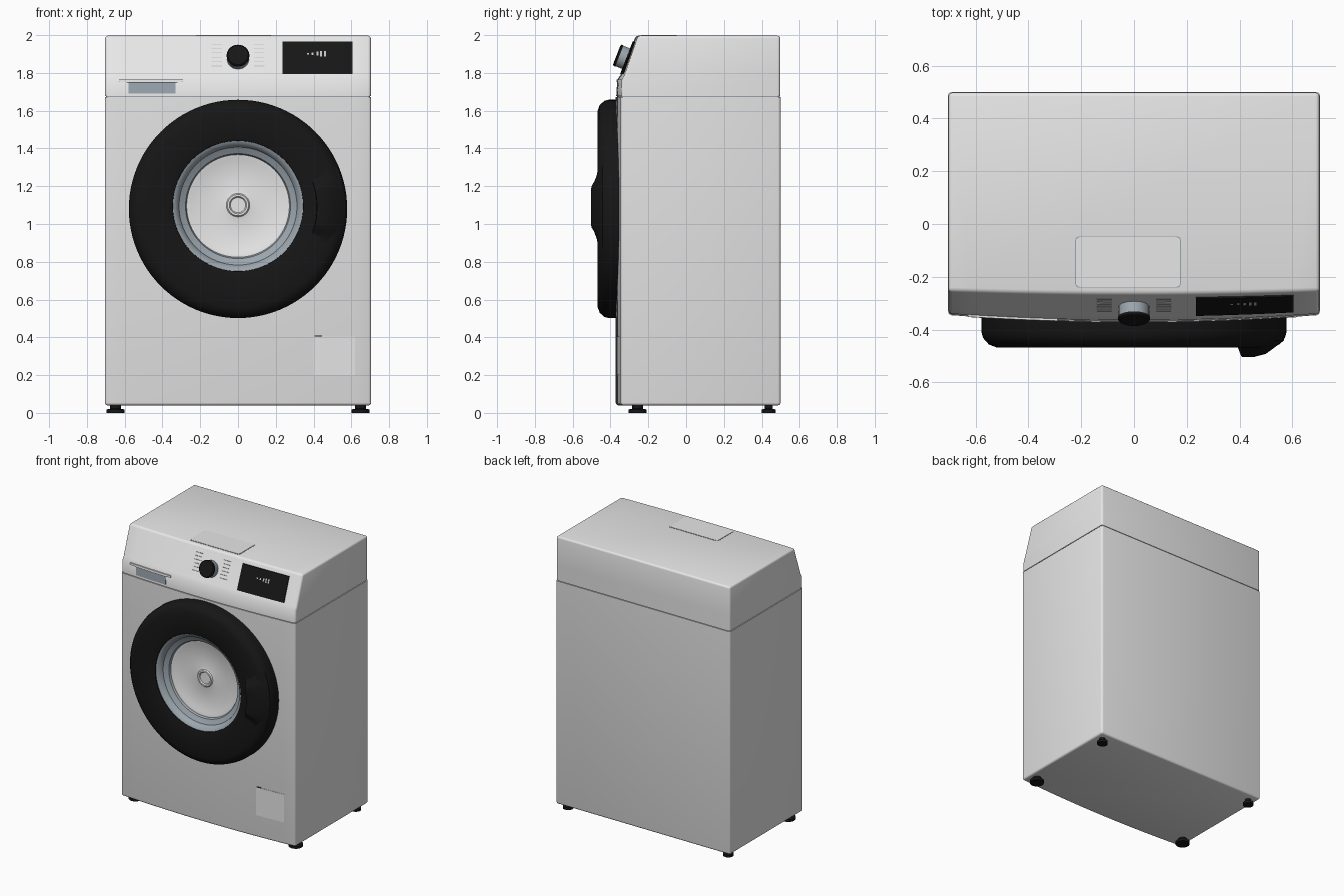
import bpy, bmesh, math
from mathutils import Vector, Matrix

if "Cube" in bpy.data.objects:
    bpy.data.objects.remove(bpy.data.objects["Cube"])


def mat(name, rgb):
    m = bpy.data.materials.new(name)
    m.diffuse_color = (*rgb, 1)
    m.use_nodes = True
    m.node_tree.nodes["Principled BSDF"].inputs["Base Color"].default_value = m.diffuse_color
    return m


WHITE = mat("white_enamel", (0.8, 0.8, 0.8))
BLACK = mat("black_plastic", (0.008, 0.008, 0.008))
GREY = mat("blue_grey_metal", (0.33, 0.38, 0.42))
MARK = mat("light_grey_print", (0.55, 0.56, 0.57))


def finish(name, bm, *mats, angle=35):
    bmesh.ops.recalc_face_normals(bm, faces=bm.faces)
    me = bpy.data.meshes.new(name)
    bm.to_mesh(me)
    bm.free()
    ob = bpy.data.objects.new(name, me)
    bpy.context.collection.objects.link(ob)
    for m in mats:
        me.materials.append(m)
    bpy.ops.object.select_all(action='DESELECT')
    ob.select_set(True)
    bpy.context.view_layer.objects.active = ob
    bpy.ops.object.shade_smooth_by_angle(angle=math.radians(angle))
    return ob


def loft(bm, rings, caps=True, closed=True):
    """Bridge rings of equal length with quads."""
    vs = [[bm.verts.new(p) for p in r] for r in rings]
    n = len(vs[0])
    for a, b in zip(vs, vs[1:]):
        for i in range(n if closed else n - 1):
            j = (i + 1) % n
            bm.faces.new((a[i], a[j], b[j], b[i]))
    if caps:
        bm.faces.new(vs[0])
        bm.faces.new(vs[-1])


# Cabinet front: side profile (z, y at centre, bow depth)
HALF = 0.705
PROFILE = [(0, -0.372, 0.027), (1.672, -0.372, 0.027), (1.765, -0.366, 0.025),
           (1.787, -0.350, 0.022), (1.997, -0.268, 0.012)]


def front_y(x, z):
    z = min(max(z, 0), 1.997)
    for (z0, y0, b0), (z1, y1, b1) in zip(PROFILE, PROFILE[1:]):
        if z <= z1:
            t = (z - z0) / (z1 - z0)
            return y0 + (y1 - y0) * t + (b0 + (b1 - b0) * t) * (x / HALF) ** 2


def cabinet(name, levels, inset, sharp_z, material):
    hw, steps, rings = HALF - inset, 16, []
    for z in levels:
        xs = [-hw + 2 * hw * i / steps for i in range(steps + 1)]
        ring = [(x, front_y(x, z) + inset, z) for x in xs]
        rings.append(ring + [(hw, 0.5 - inset, z), (-hw, 0.5 - inset, z)])
    bm = bmesh.new()
    loft(bm, rings)
    bmesh.ops.recalc_face_normals(bm, faces=bm.faces)
    # round every hard edge except those along the seam
    edges = [e for e in bm.edges if e.calc_face_angle(0) > math.radians(40)
             and not all(abs(v.co.z - sharp_z) < 1e-4 for v in e.verts)]
    bmesh.ops.bevel(bm, geom=edges, offset=0.014, segments=3, profile=0.5,
                    affect='EDGES', clamp_overlap=True)
    finish(name, bm, material)


cabinet("lower_cabinet", [0.04, 1.672], 0, 1.672, WHITE)
cabinet("top_cabinet", [1.678, 1.765, 1.787, 1.997], 0.002, 1.678, WHITE)
cabinet("seam_core", [1.66, 1.69], 0.006, 0, GREY)


def patch(name, x0, x1, z0, z1, t, material):
    """Thin plate that follows the bowed, sloping front."""
    rings, n = [], 8
    for i in range(n + 1):
        x = x0 + (x1 - x0) * i / n
        rings.append([(x, front_y(x, z) + d, z) for z, d in
                      ((z0, 0.004), (z0, -t), (z1, -t), (z1, 0.004))])
    bm = bmesh.new()
    loft(bm, rings)
    return finish(name, bm, material)


# Control panel: screen with display bars
patch("display_screen", 0.235, 0.605, 1.795, 1.965, 0.004, BLACK)
for i, (x, h) in enumerate([(0.365, 0.008), (0.39, 0.012), (0.415, 0.02),
                            (0.435, 0.028), (0.455, 0.028)]):
    patch(f"display_bar_{i}", x, x + 0.01, 1.902 - h / 2, 1.902 + h / 2, 0.005, MARK)

# Programme ticks either side of the dial
for s in (-1, 1):
    for i in range(6):
        z = 1.835 + i * 0.023
        a, b = sorted((s * 0.085, s * 0.14))
        patch(f"dial_tick_{s}_{i}", a, b, z, z + 0.003, 0.001, MARK)

# Detergent drawer
patch("drawer_recess", -0.58, -0.33, 1.69, 1.75, 0.001, GREY)
patch("drawer_shadow_gap", -0.59, -0.32, 1.748, 1.753, 0.003, BLACK)
patch("drawer_lip", -0.63, -0.29, 1.752, 1.766, 0.006, WHITE)

# Filter hatch
patch("filter_hatch", 0.40, 0.62, 0.20, 0.405, 0.002, WHITE)
patch("filter_hatch_notch", 0.405, 0.445, 0.404, 0.411, 0.002, BLACK)


def lathe(name, profile, origin, material, n=96, rot=None):
    """Revolve (radius, y, z shift) points round the y axis."""
    rings = []
    for r, y, dz in profile:
        rings.append([(r * math.cos(2 * math.pi * i / n), y,
                       r * math.sin(2 * math.pi * i / n) + dz) for i in range(n)])
    bm = bmesh.new()
    loft(bm, rings, caps=False)
    bmesh.ops.remove_doubles(bm, verts=bm.verts, dist=1e-5)
    holes = [e for e in bm.edges if e.is_boundary]
    if rot is not None:
        bmesh.ops.holes_fill(bm, edges=holes, sides=0)
        bmesh.ops.transform(bm, matrix=rot, verts=bm.verts)
    bmesh.ops.translate(bm, vec=Vector(origin), verts=bm.verts)
    return finish(name, bm, material)


# Door: black ring, grey rim, recessed white bowl
C = 1.08
lathe("door_ring", [(0.578, -0.34, 0), (0.578, -0.41, 0), (0.572, -0.432, 0),
                    (0.55, -0.457, 0), (0.52, -0.468, 0), (0.36, -0.468, 0.015),
                    (0.346, -0.462, 0.015), (0.342, -0.44, 0.015),
                    (0.342, -0.34, 0.015)], (0, 0, C), BLACK)
lathe("door_rim", [(0.345, -0.457, 0), (0.335, -0.453, 0), (0.318, -0.437, 0),
                   (0.312, -0.42, 0), (0.298, -0.412, 0), (0.278, -0.402, 0),
                   (0.27, -0.384, 0)], (0, 0, C + 0.015), GREY)
lathe("door_bowl", [(0.276, -0.388, 0), (0.262, -0.388, 0), (0.245, -0.380, 0),
                    (0.08, -0.376, 0), (0.062, -0.380, 0), (0.056, -0.388, 0),
                    (0.046, -0.388, 0), (0.04, -0.380, 0), (0, -0.380, 0)],
      (0, 0, C + 0.02), WHITE)

# Door handle: raised arc on the right of the ring
rings = []
for i in range(17):
    a = math.radians(-22 + 44 * i / 16)
    h = min(1, (22 - abs(math.degrees(a))) / 10)
    y = -0.462 - 0.042 * h * h * (3 - 2 * h)
    rings.append([(r * math.cos(a), yy, C + 0.01 + r * math.sin(a)) for r, yy in
                  ((0.415, -0.45), (0.418, y), (0.455, y), (0.50, y * 0.55 - 0.215),
                   (0.568, -0.442), (0.568, -0.41))])
bm = bmesh.new()
loft(bm, rings)
finish("door_handle", bm, BLACK)

# Dial knob: grey body and black cap, tilted with the panel
TILT = Matrix.Rotation(-math.atan2(0.082, 0.21), 4, 'X')
spot = (0, front_y(0, 1.875), 1.875)
lathe("dial_body", [(0.058, 0.01, 0), (0.058, -0.044, 0)], spot, GREY, 48, TILT)
lathe("dial_cap", [(0.060, -0.040, 0), (0.060, -0.050, 0), (0.054, -0.055, 0)],
      spot, BLACK, 48, TILT)


def box(name, x0, x1, y0, y1, z0, z1, material):
    bm = bmesh.new()
    loft(bm, [[(x0, y0, z), (x1, y0, z), (x1, y1, z), (x0, y1, z)] for z in (z0, z1)])
    bmesh.ops.bevel(bm, geom=[e for e in bm.edges if abs(
        e.verts[0].co.z - e.verts[1].co.z) > 1e-4], offset=0.015, segments=4,
        profile=0.5, affect='EDGES')
    finish(name, bm, material)


# Top cover plate with a thin seam round it
box("top_plate_seam", -0.223, 0.178, -0.241, -0.047, 1.99, 1.998, GREY)
box("top_plate", -0.220, 0.175, -0.238, -0.050, 1.99, 2.0, WHITE)

# Feet: wide pad and narrow stem
UP = Matrix.Rotation(math.radians(-90), 4, 'X')
for sx in (-1, 1):
    for label, y, r in (("front", -0.257, 0.048), ("back", 0.437, 0.036)):
        side = "left" if sx < 0 else "right"
        lathe(f"{label}_{side}_foot", [(r, 0, 0), (r, -0.018, 0), (r * 0.6, -0.022, 0),
                                       (r * 0.6, -0.05, 0)],
              (sx * 0.648, y, 0), BLACK, 24, UP)
